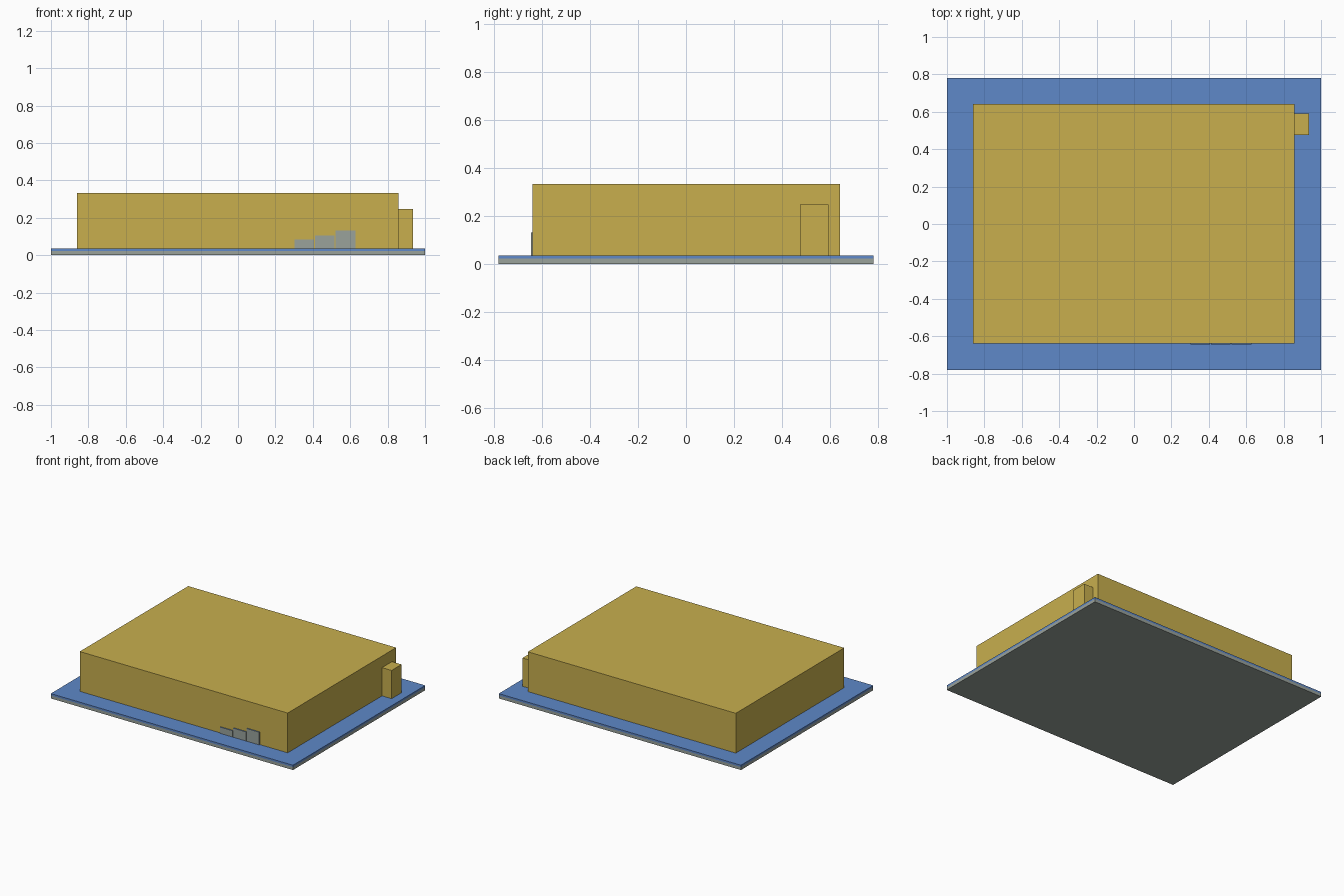
import bpy

if "Cube" in bpy.data.objects:
    bpy.data.objects.remove(bpy.data.objects["Cube"])


def material(name, rgb):
    m = bpy.data.materials.new(name)
    m.diffuse_color = (*rgb, 1)
    m.use_nodes = True
    m.node_tree.nodes["Principled BSDF"].inputs["Base Color"].default_value = m.diffuse_color
    return m


GOLD = material("ochre", (0.578, 0.429, 0.076))
BLUE = material("blue", (0.112, 0.246, 0.578))
GREY = material("grey", (0.32, 0.36, 0.33))


def box(name, lo, hi, mat, top_mat=None):
    """Flat-faced box between two corners, optionally with another colour on top."""
    bpy.ops.mesh.primitive_cube_add(size=1, location=[(a + b) / 2 for a, b in zip(lo, hi)])
    ob = bpy.context.object
    ob.name = name
    ob.scale = [b - a for a, b in zip(lo, hi)]
    bpy.ops.object.transform_apply(location=False, rotation=False, scale=True)
    ob.data.materials.append(mat)
    if top_mat:
        ob.data.materials.append(top_mat)
        for p in ob.data.polygons:
            p.material_index = int(p.normal.z > 0.5)
    return ob


# Layered ground slab
box("base_slab", (-1, -0.78, 0), (1, 0.78, 0.022), GREY)
box("base_surface", (-1, -0.78, 0.022), (1, 0.78, 0.036), BLUE)

# Main block and side column
box("main_block", (-0.86, -0.638, 0.036), (0.857, 0.641, 0.333), GOLD)
box("side_column", (0.857, 0.475, 0.036), (0.936, 0.592, 0.247), GOLD)

# Three rising plates on the front wall
for i, height in enumerate((0.083, 0.104, 0.131)):
    x = 0.302 + 0.11 * i
    box(f"front_plate_{i + 1}", (x, -0.645, 0.036), (x + 0.105, -0.638, height), GREY, BLUE)
